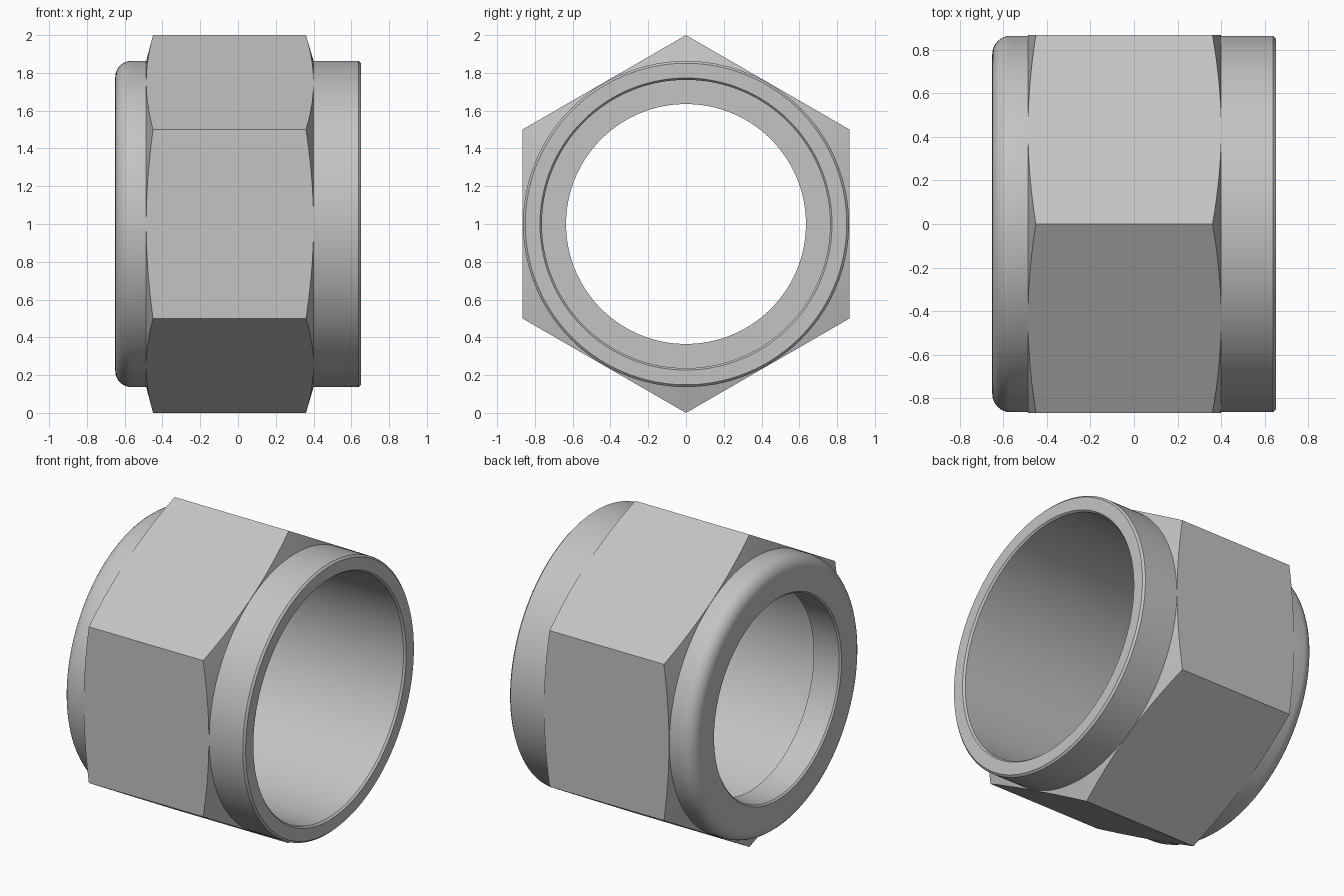
import bpy, bmesh, math

cube = bpy.data.objects.get("Cube")
if cube:
    bpy.data.objects.remove(cube, do_unlink=True)

SEGMENTS = 192          # multiple of six, so hexagon corners are exact
APOTHEM = math.sqrt(3) / 2
BARREL = 0.863
END = 0.65

steel = bpy.data.materials.new("grey_steel")
steel.use_nodes = True
colour = (0.55, 0.55, 0.55, 1)
steel.diffuse_color = colour
steel.node_tree.nodes["Principled BSDF"].inputs["Base Color"].default_value = colour


def hex_radius(angle):
    """Distance from the axis to the hexagon, with a corner at angle zero."""
    return APOTHEM / math.cos(angle % (math.pi / 3) - math.pi / 6)


def chamfered(x_face, x_corner):
    """Edge where the conical end chamfer meets the hexagon flats."""
    def point(angle):
        r = hex_radius(angle)
        return x_face + (x_corner - x_face) * (r - APOTHEM) / (1 - APOTHEM), r
    return point


def fixed(x, r):
    return lambda angle: (x, r)


# Rounded shoulder at the closed end
FILLET = 0.085
shoulder = []
for i in range(9):
    a = math.pi / 2 * i / 8
    shoulder.append(fixed(-END + FILLET * (1 - math.sin(a)),
                          BARREL - FILLET * (1 - math.cos(a))))

# Closed outline: outside from -x to +x, then back through the bore
outline = shoulder[::-1] + [
    fixed(-0.486, BARREL),
    chamfered(-0.486, -0.45),
    chamfered(0.40, 0.36),
    fixed(0.40, BARREL),
    fixed(END - 0.012, BARREL),
    fixed(END, BARREL - 0.012),
    fixed(END, 0.773),
    fixed(END - 0.012, 0.763),
    fixed(-0.46, 0.763),
    fixed(-0.46, 0.635),
    fixed(-END + 0.01, 0.635),
    fixed(-END, 0.645),
]

# Sweep the outline around the x axis
bm = bmesh.new()
loops = []
for s in range(SEGMENTS):
    angle = 2 * math.pi * s / SEGMENTS
    loop = []
    for point in outline:
        x, r = point(angle)
        loop.append(bm.verts.new((x, r * math.sin(angle), 1 + r * math.cos(angle))))
    loops.append(loop)

count = len(outline)
for s in range(SEGMENTS):
    a, b = loops[s], loops[(s + 1) % SEGMENTS]
    for i in range(count):
        j = (i + 1) % count
        bm.faces.new((a[i], a[j], b[j], b[i]))
bmesh.ops.recalc_face_normals(bm, faces=bm.faces)

mesh = bpy.data.meshes.new("hex_nut")
bm.to_mesh(mesh)
bm.free()
mesh.materials.append(steel)
nut = bpy.data.objects.new("hex_nut", mesh)
bpy.context.collection.objects.link(nut)

# Smooth round surfaces, keep machined edges crisp
bpy.ops.object.select_all(action="DESELECT")
nut.select_set(True)
bpy.context.view_layer.objects.active = nut
bpy.ops.object.shade_smooth_by_angle(angle=math.radians(25))
